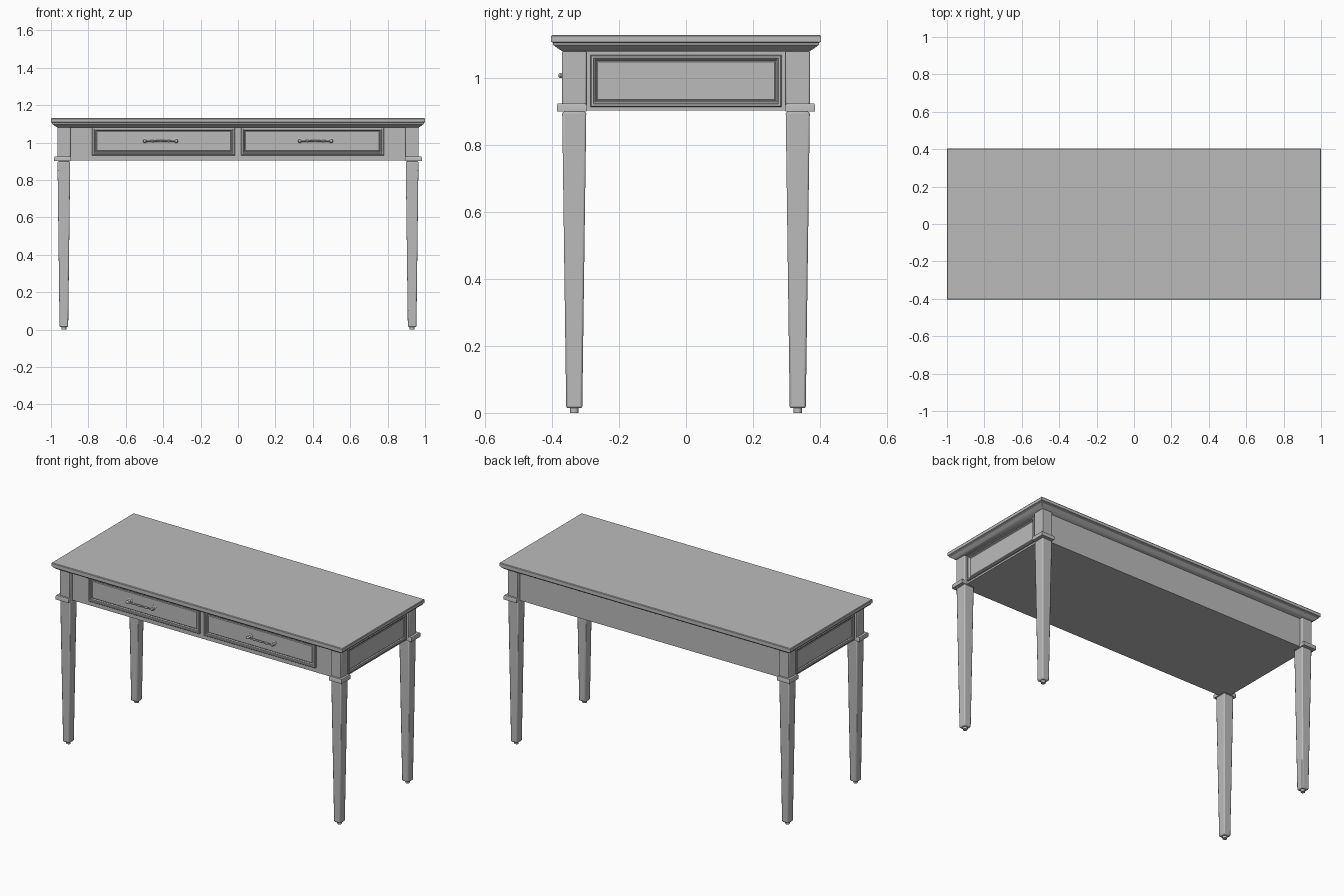
import bpy, bmesh, math
from mathutils import Matrix, Vector

if "Cube" in bpy.data.objects:
    bpy.data.objects.remove(bpy.data.objects["Cube"])

grey = bpy.data.materials.new("grey paint")
grey.use_nodes = True
colour = (0.5, 0.5, 0.5, 1)
grey.diffuse_color = colour
grey.node_tree.nodes["Principled BSDF"].inputs["Base Color"].default_value = colour

FRONT = Matrix.Rotation(math.pi / 2, 4, "X")


def loft(name, rings, place=(0, 0, 0), turn=Matrix(), sides=4, bevel=0):
    """Skin a stack of rings (height, half width, half depth) and cap both ends."""
    bm = bmesh.new()
    loops = []
    for h, a, b in rings:
        if sides == 4:
            pts = [(-a, -b), (a, -b), (a, b), (-a, b)]
        else:
            steps = [math.tau * i / sides for i in range(sides)]
            pts = [(a * math.cos(t), b * math.sin(t)) for t in steps]
        loops.append([bm.verts.new((x, y, h)) for x, y in pts])
    for low, high in zip(loops, loops[1:]):
        for i in range(sides):
            j = (i + 1) % sides
            bm.faces.new((low[i], low[j], high[j], high[i]))
    bm.faces.new(loops[0][::-1])
    bm.faces.new(loops[-1])
    bmesh.ops.recalc_face_normals(bm, faces=bm.faces[:])
    bm.transform(Matrix.Translation(Vector(place)) @ turn)
    mesh = bpy.data.meshes.new(name)
    bm.to_mesh(mesh)
    bm.free()
    mesh.materials.append(grey)
    ob = bpy.data.objects.new(name, mesh)
    bpy.context.collection.objects.link(ob)
    if bevel:
        mod = ob.modifiers.new("soft edges", "BEVEL")
        mod.width, mod.segments, mod.limit_method = bevel, 2, "ANGLE"
    bpy.ops.object.select_all(action="DESELECT")
    ob.select_set(True)
    bpy.context.view_layer.objects.active = ob
    bpy.ops.object.shade_smooth_by_angle(angle=math.radians(35))
    return ob


def box(name, x, y, z, bevel=0):
    """Box from three (low, high) ranges."""
    mid = [(r[0] + r[1]) / 2 for r in (x, y)]
    a, b = (x[1] - x[0]) / 2, (y[1] - y[0]) / 2
    return loft(name, [(z[0], a, b), (z[1], a, b)], (*mid, 0), bevel=bevel)


def framed_panel(name, a, b, border, place, turn):
    """Raised moulded frame round a sunken flat panel."""
    steps = [(-0.01, 0), (0.008, 0), (0.011, 0.003), (0.011, border * 0.5),
             (0.006, border * 0.6), (0.006, border * 0.8), (0.0, border),
             (0.003, border + 0.004)]
    return loft(name, [(h, a - s, b - s) for h, s in steps], place, turn)


# Table top with a moulded edge
edge = [(1.08, 0.035), (1.088, 0.022), (1.1, 0.006), (1.106, 0.006),
        (1.109, 0), (1.126, 0), (1.13, 0.003)]
loft("table_top", [(z, 1 - s, 0.403 - s) for z, s in edge])

# Apron body with a flat underside
box("apron", (-0.948, 0.948), (-0.346, 0.35), (0.903, 1.082))

# Four legs: corner post, collar, tapered shaft and foot
for sx, side in ((-1, "right"), (1, "left")):
    for sy, end in ((-1, "front"), (1, "back")):
        tag = f"{end}_{side}"
        at = (sx * 0.931, sy * 0.334, 0)
        loft(f"{tag}_post", [(0.9, 0.035, 0.036), (1.082, 0.035, 0.036)], at, bevel=0.004)
        loft(f"{tag}_collar", [(0.9, 0.044, 0.044), (0.92, 0.044, 0.044), (0.925, 0.041, 0.041)],
             (sx * 0.939, sy * 0.342, 0))
        loft(f"{tag}_leg", [(0.014, 0.023, 0.024), (0.9, 0.034, 0.036)], at, bevel=0.006)
        loft(f"{tag}_foot", [(0, 0.013, 0.013), (0.016, 0.013, 0.013)], at, sides=12)

# Framed end panels
for s, side in ((-1, "right"), (1, "left")):
    framed_panel(f"{side}_end_panel", 0.078, 0.286, 0.018, (s * 0.948, 0, 0.992),
                 Matrix.Rotation(s * math.pi / 2, 4, "Y"))

# Drawers with turned pull handles
for s, side in ((-1, "right"), (1, "left")):
    framed_panel(f"{side}_drawer", 0.382, 0.076, 0.021, (s * 0.398, -0.347, 1.008), FRONT)
    cx, cy, cz = s * 0.414, -0.374, 1.008
    grip = [(-0.094, 0.003), (-0.09, 0.008), (-0.082, 0.008), (-0.076, 0.004),
            (-0.055, 0.004), (-0.04, 0.007), (-0.034, 0.004), (0, 0.0055)]
    grip += [(-h, r) for h, r in grip[-2::-1]]
    loft(f"{side}_handle_grip", [(h, r, r) for h, r in grip], (cx, cy, cz),
         Matrix.Rotation(math.pi / 2, 4, "Y"), sides=12)
    for e in (-1, 1):
        stem = [(0, 0.016, 0.016), (0.004, 0.016, 0.016), (0.007, 0.008, 0.008), (0.027, 0.007, 0.007)]
        loft(f"{side}_handle_stem", stem, (cx + e * 0.083, -0.347, cz), FRONT, sides=16)
